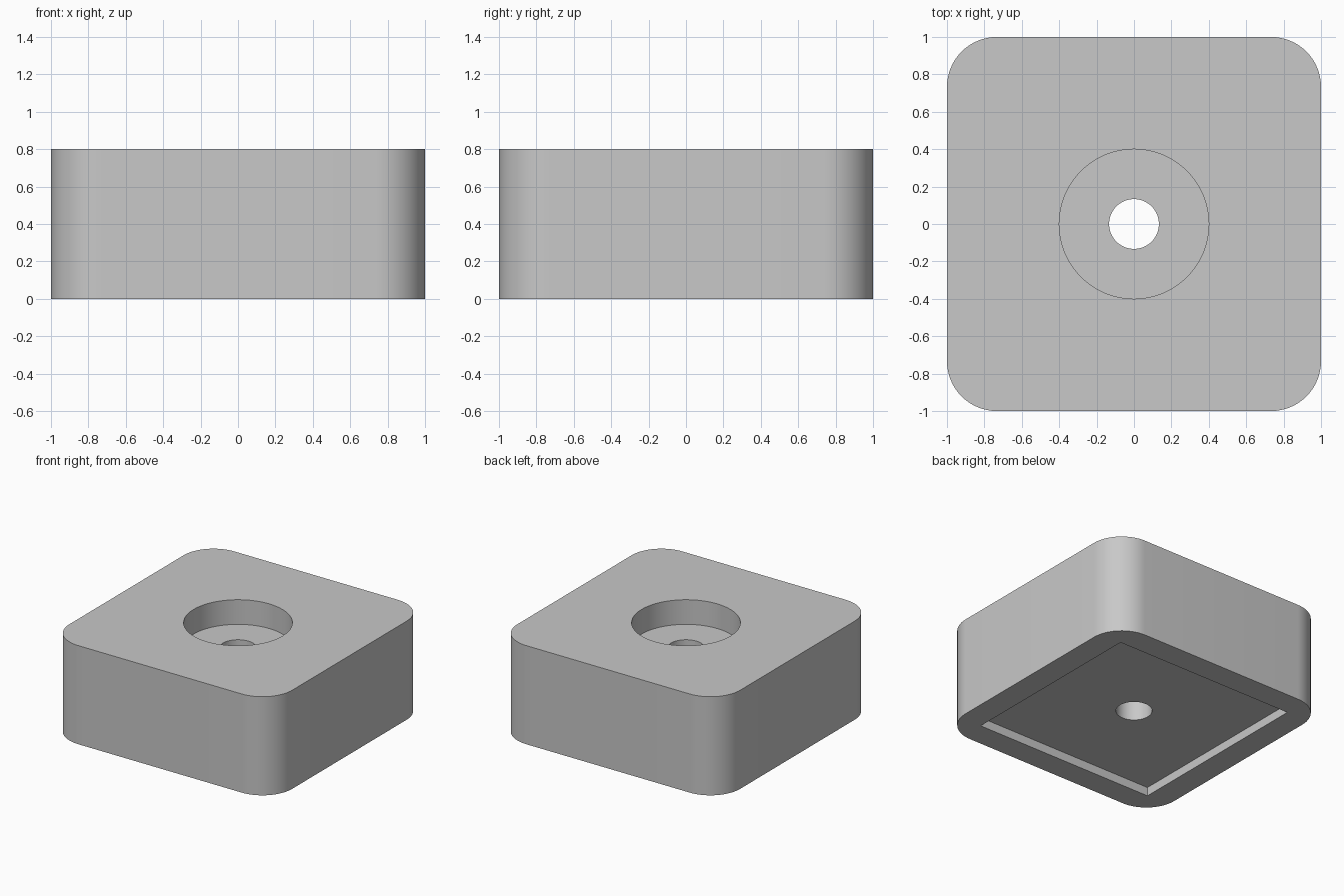
import bpy
import bmesh

# Remove the default cube
default = bpy.data.objects.get("Cube")
if default:
    bpy.data.objects.remove(default, do_unlink=True)

SIDE, HEIGHT, CORNER = 2.0, 0.8, 0.267
BORE_RADIUS, BORE_DEPTH = 0.4, 0.2
HOLE_RADIUS = 0.133
RECESS_SIDE, RECESS_DEPTH = 1.6, 0.07
EXTRA = 0.1  # how far cutters reach past the surface

# Single plain grey
grey = bpy.data.materials.new("plain_grey")
grey.use_nodes = True
colour = (0.58, 0.58, 0.58, 1)
grey.diffuse_color = colour
grey.node_tree.nodes["Principled BSDF"].inputs["Base Color"].default_value = colour


def activate(obj):
    bpy.ops.object.select_all(action="DESELECT")
    obj.select_set(True)
    bpy.context.view_layer.objects.active = obj


def make_box(name, side, bottom, top, corner=0):
    """Square block, with rounded upright edges if a corner radius is given."""
    bm = bmesh.new()
    bmesh.ops.create_cube(bm, size=1)
    for v in bm.verts:
        v.co.x *= side
        v.co.y *= side
        v.co.z = top if v.co.z > 0 else bottom
    if corner:
        upright = [e for e in bm.edges
                   if abs(e.verts[0].co.z - e.verts[1].co.z) > corner]
        bmesh.ops.bevel(bm, geom=upright, offset=corner, segments=16,
                        profile=0.5, affect="EDGES")
    mesh = bpy.data.meshes.new(name)
    bm.to_mesh(mesh)
    bm.free()
    obj = bpy.data.objects.new(name, mesh)
    bpy.context.collection.objects.link(obj)
    mesh.materials.append(grey)
    return obj


def make_cylinder(name, radius, bottom, top):
    bpy.ops.mesh.primitive_cylinder_add(
        vertices=64, radius=radius, depth=top - bottom,
        location=(0, 0, (top + bottom) / 2))
    obj = bpy.context.object
    obj.name = name
    obj.data.materials.append(grey)
    return obj


def cut(target, cutter):
    """Subtract the cutter from the target, then discard it."""
    cutter.hide_render = True
    mod = target.modifiers.new("cut", "BOOLEAN")
    mod.operation = "DIFFERENCE"
    mod.solver = "EXACT"
    mod.object = cutter
    activate(target)
    bpy.ops.object.modifier_apply(modifier=mod.name)
    bpy.data.objects.remove(cutter, do_unlink=True)


# Rounded square block
block = make_box("rounded_block", SIDE, 0, HEIGHT, CORNER)

# Counterbore in the top, through hole, and square recess underneath
cut(block, make_cylinder("counterbore_cutter", BORE_RADIUS,
                         HEIGHT - BORE_DEPTH, HEIGHT + EXTRA))
cut(block, make_box("recess_cutter", RECESS_SIDE, -EXTRA, RECESS_DEPTH))
cut(block, make_cylinder("hole_cutter", HOLE_RADIUS, -EXTRA, HEIGHT + EXTRA))

activate(block)
bpy.ops.object.shade_smooth_by_angle()
